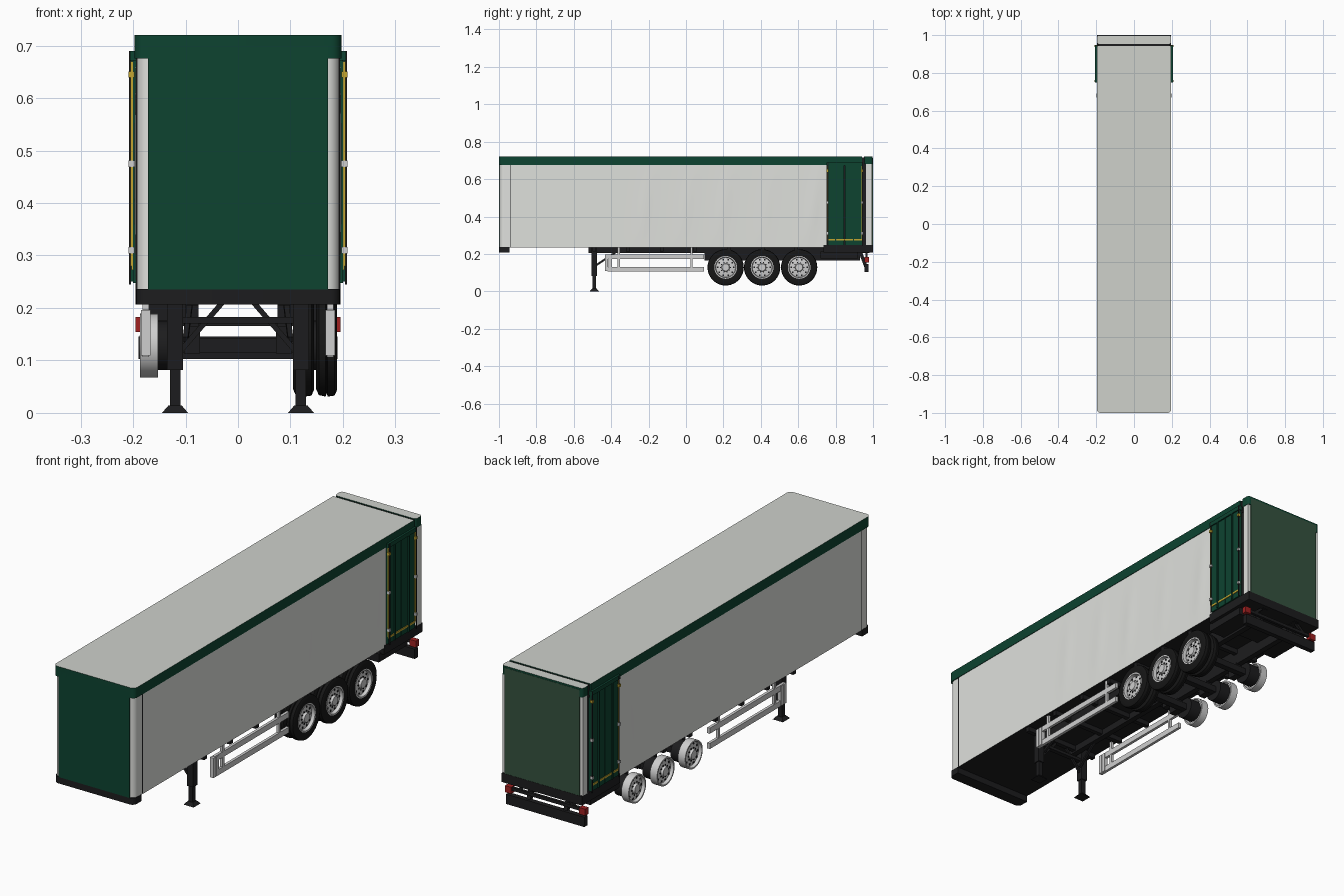
import bpy, bmesh, math
from mathutils import Vector, Matrix

if "Cube" in bpy.data.objects:
    bpy.data.objects.remove(bpy.data.objects["Cube"], do_unlink=True)


def material(name, r, g, b):
    m = bpy.data.materials.new(name)
    m.use_nodes = True
    m.diffuse_color = (r, g, b, 1)
    bsdf = next(n for n in m.node_tree.nodes if n.type == 'BSDF_PRINCIPLED')
    bsdf.inputs["Base Color"].default_value = (r, g, b, 1)
    return m


green = material("dark green", .004, .056, .03)
rear_green = material("grey green", .035, .085, .05)
white = material("curtain white", .74, .75, .72)
roof_grey = material("roof grey", .62, .64, .6)
black = material("chassis black", .012, .012, .013)
rubber = material("tyre rubber", .008, .008, .008)
metal = material("pale metal", .62, .62, .62)
yellow = material("yellow", .55, .38, .03)
red = material("lamp red", .35, .015, .015)


def finish(name, bm, mats, smooth=False, rule=None):
    bmesh.ops.recalc_face_normals(bm, faces=bm.faces[:])
    if rule:
        for f in bm.faces:
            f.material_index = rule(f)
    me = bpy.data.meshes.new(name)
    bm.to_mesh(me)
    bm.free()
    ob = bpy.data.objects.new(name, me)
    for m in mats:
        me.materials.append(m)
    bpy.context.collection.objects.link(ob)
    if smooth:
        bpy.ops.object.select_all(action='DESELECT')
        ob.select_set(True)
        bpy.context.view_layer.objects.active = ob
        bpy.ops.object.shade_smooth_by_angle(angle=math.radians(35))
    return ob


def box(name, mat, x, y, z, rule=None, extra=()):
    """Box from (min, max) pairs on each axis."""
    bm = bmesh.new()
    size = [b - a for a, b in (x, y, z)]
    mid = [(a + b) / 2 for a, b in (x, y, z)]
    bmesh.ops.create_cube(bm, size=1, matrix=Matrix.Translation(mid) @ Matrix.Diagonal((*size, 1)))
    return finish(name, bm, [mat, *extra], rule=rule)


def pair(name, mat, x, y, z):
    box("left_" + name, mat, x, y, z)
    box("right_" + name, mat, (-x[1], -x[0]), y, z)


def beam(name, mat, a, b, width):
    """Square bar between two points."""
    a, b = Vector(a), Vector(b)
    bm = bmesh.new()
    turn = (b - a).to_track_quat('Z', 'Y').to_matrix().to_4x4()
    bmesh.ops.create_cube(bm, size=1, matrix=Matrix.Translation((a + b) / 2) @ turn
                          @ Matrix.Diagonal((width, width, (b - a).length, 1)))
    return finish(name, bm, [mat])


def rounded(name, mats, half, y, z, radius, rule=None, back=False):
    """Upright prism with rounded front corners, and rounded rear ones on request."""
    pts = []
    for cx, cy, start in ((half, y[1], 0), (-half, y[1], 90), (-half, y[0], 180), (half, y[0], 270)):
        if cy == y[1] and not back:
            pts.append((cx, cy))
            continue
        ox = cx - math.copysign(radius, cx)
        oy = cy + (radius if cy == y[0] else -radius)
        for i in range(7):
            a = math.radians(start + i * 15)
            pts.append((ox + radius * math.cos(a), oy + radius * math.sin(a)))
    bm = bmesh.new()
    face = bm.faces.new([bm.verts.new((px, py, z[0])) for px, py in pts])
    new = bmesh.ops.extrude_face_region(bm, geom=[face])["geom"]
    bmesh.ops.translate(bm, verts=[v for v in new if isinstance(v, bmesh.types.BMVert)],
                        vec=(0, 0, z[1] - z[0]))
    return finish(name, bm, mats, True, rule)


def lathe(name, mat, profile, side, y, z, steps=36):
    """Turn an (x, radius) profile about an axle at (y, z)."""
    bm = bmesh.new()
    vs = [bm.verts.new((side * px, y, z + r)) for px, r in profile]
    es = [bm.edges.new(e) for e in zip(vs, vs[1:])]
    bmesh.ops.spin(bm, geom=vs + es, cent=(0, y, z), axis=(1, 0, 0),
                   angle=math.tau, steps=steps, use_merge=True)
    bmesh.ops.remove_doubles(bm, verts=bm.verts[:], dist=.0002)
    return finish(name, bm, [mat], True)


# Main body, front wall and roof cap
rounded("cargo_body", [white, black], .193, (-.997, .75), (.235, .68), .025,
        lambda f: 1 if f.normal.z < -.5 else 0)
box("front_wall", green, (-.172, .172), (-1, -.994), (.235, .7))
top_rule = lambda f: 1 if f.normal.z > .5 else 0
rounded("roof_cap", [green, roof_grey], .197, (-1, .942), (.675, .72), .02, top_rule)
rounded("rear_roof_cap", [green, roof_grey], .197, (.952, .998), (.68, .72), .012, top_rule, True)
box("roof_joint", black, (-.19, .19), (.94, .954), (.66, .716))
rounded("front_lip", [black], .194, (-1, -.945), (.207, .236), .02)
pair("front_post_seam", black, (.1925, .1942), (-.942, -.938), (.237, .675))

# Side curtains with soft slanted folds
FOLDS = ((-.22, .002), (0, .002), (.2, .0025), (.43, .0015), (.68, .003))


def curtain(name, side):
    rows, cols = 10, 110
    bm = bmesh.new()
    grid = []
    for i in range(cols + 1):
        y = -.935 + 1.683 * i / cols
        line = []
        for j in range(rows + 1):
            t = j / rows
            bulge = sum(h * math.exp(-((y - c - .05 * (t - .5)) / .035) ** 2) for c, h in FOLDS)
            x = .1945 + bulge * math.sin(math.pi * t)
            line.append(bm.verts.new((side * x, y, .235 + .443 * t)))
        grid.append(line)
    for a, b in zip(grid, grid[1:]):
        for j in range(rows):
            quad = [a[j], b[j], b[j + 1], a[j + 1]]
            bm.faces.new(quad if side > 0 else quad[::-1])
    me = finish(name, bm, [white], True).data
    if me.polygons[0].normal.x * side < 0:
        me.flip_normals()


curtain("left_curtain", 1)
curtain("right_curtain", -1)

# Rear bay, back wall, corner posts and sill
box("rear_bay", black, (-.187, .187), (.75, .985), (.235, .69))
box("back_wall", rear_green, (-.182, .182), (.985, .999), (.245, .712))
pair("rear_post", white, (.178, .195), (.962, .994), (.247, .682))
box("rear_sill", black, (-.195, .195), (.735, 1), (.207, .247))

# Folding side doors with rods, hinges and yellow trim
for panel, y0 in (("front", .754), ("rear", .85)):
    pair(panel + "_side_door", green, (.185, .2), (y0, y0 + .092), (.248, .678))
    pair(panel + "_door_rod", green, (.2, .206), (y0 + .042, y0 + .049), (.25, .676))
pair("door_header", green, (.19, .206), (.75, .946), (.672, .69))
pair("door_yellow_sill", yellow, (.2, .203), (.755, .942), (.272, .28))
for edge, y in (("front", .753), ("rear", .938)):
    pair(edge + "_door_edge", yellow, (.2, .205), (y, y + .003), (.28, .67))
    pair(edge + "_door_pole", black, (.204, .208), (y + .004, y + .008), (.245, .69))
    for i, z in enumerate((.31, .475, .645)):
        pair(f"{edge}_hinge_{i}", yellow if i == 2 else metal,
             (.197, .209), (y - .002, y + .009), (z - .006, z + .006))

# Chassis rails and cross members
pair("chassis_rail", black, (.075, .1), (-.52, .98), (.205, .236))
pair("bogie_rail", black, (.075, .1), (.1, .93), (.165, .21))
for i in range(9):
    y = -.5 + i * .18
    box(f"cross_member_{i}", black, (-.185, .185), (y, y + .02), (.213, .236))
pair("equipment_box", black, (.1, .18), (.72, .92), (.175, .212))

# Landing legs with braces
box("leg_cross_bar", black, (-.12, .12), (-.5, -.48), (.17, .183))
for side, label in ((1, "left"), (-1, "right")):
    x = side * .12
    beam(label + "_leg_outer", black, (x, -.49, .082), (x, -.49, .236), .03)
    beam(label + "_leg_inner", black, (x, -.49, .01), (x, -.49, .09), .02)
    bm = bmesh.new()
    bmesh.ops.create_cone(bm, cap_ends=True, segments=4, radius1=.035, radius2=.018, depth=.014,
                          matrix=Matrix.Translation((x, -.49, .007)) @ Matrix.Rotation(math.pi / 4, 4, 'Z'))
    finish(label + "_leg_foot", bm, [black])
    beam(label + "_leg_brace", black, (side * .03, -.49, .21), (side * .108, -.49, .12), .01)
    beam(label + "_leg_stay", black, (side * .1, -.48, .14), (side * .09, -.36, .22), .01)

    # Side guard rails, end frame and hangers
    gx = side * .176
    for rail, z in (("upper", .186), ("lower", .119)):
        for k in (-1, 1):
            beam(f"{label}_{rail}_guard_{k}", metal, (gx, -.42, z + k * .006), (gx, .095, z + k * .006), .0125)
    for i, y in enumerate((-.425, -.405)):
        beam(f"{label}_guard_end_{i}", metal, (gx, y, .109), (gx, y, .196), .018)
    beam(label + "_guard_divider", metal, (gx, .03, .11), (gx, .03, .235), .012)
    beam(label + "_guard_hanger", metal, (gx, -.36, .11), (gx, -.36, .235), .012)

    # Underrun bumper struts and tail lamps
    beam(label + "_bumper_strut", black, (side * .09, .965, .125), (side * .09, .93, .215), .018)
    beam(label + "_lamp_strut", black, (side * .14, .965, .172), (side * .09, .965, .215), .012)
    box(label + "_tail_lamp", red, sorted((side * .165, side * .195)), (.955, .978), (.154, .183))
box("lamp_bar", black, (-.168, .168), (.96, .972), (.166, .18))
box("underrun_bumper", black, (-.19, .19), (.955, .977), (.103, .146))

# Wheels: tyres are fitted on the left side only
TYRE = [(.152, .058), (.149, .083), (.154, .094), (.167, .097), (.169, .091),
        (.171, .097), (.184, .095), (.189, .084), (.186, .058), (.152, .058)]
RIM = [(.152, .054), (.152, .061), (.187, .061), (.187, .055), (.173, .052), (.177, .032),
       (.177, .022), (.188, .019), (.188, 0)]
for n, y in enumerate((.212, .407, .605)):
    z = .128
    box(f"axle_{n}", black, (-.15, .15), (y - .014, y + .014), (z - .014, z + .014))
    pair(f"axle_bracket_{n}", black, (.072, .103), (y - .06, y - .01), (z - .015, .17))
    for side, label in ((1, "left"), (-1, "right")):
        lathe(f"{label}_rim_{n}", metal, RIM, side, y, z)
        lathe(f"{label}_brake_drum_{n}", black,
              [(.105, 0), (.105, .046), (.158, .046), (.158, 0)], side, y, z, 24)
        for k in range(10):
            a = math.tau * k / 10
            for part, r, width, px in (("bolt", .027, .005, .178), ("vent", .043, .008, .1735)):
                by, bz = y + r * math.cos(a), z + r * math.sin(a)
                beam(f"{label}_{part}_{n}_{k}", black, (side * px, by, bz),
                     (side * (px + .003), by, bz), width)
    lathe(f"outer_tyre_{n}", rubber, TYRE, 1, y, z, 44)
    lathe(f"inner_tyre_{n}", rubber, [(px - .044, r) for px, r in TYRE], 1, y, z, 44)
